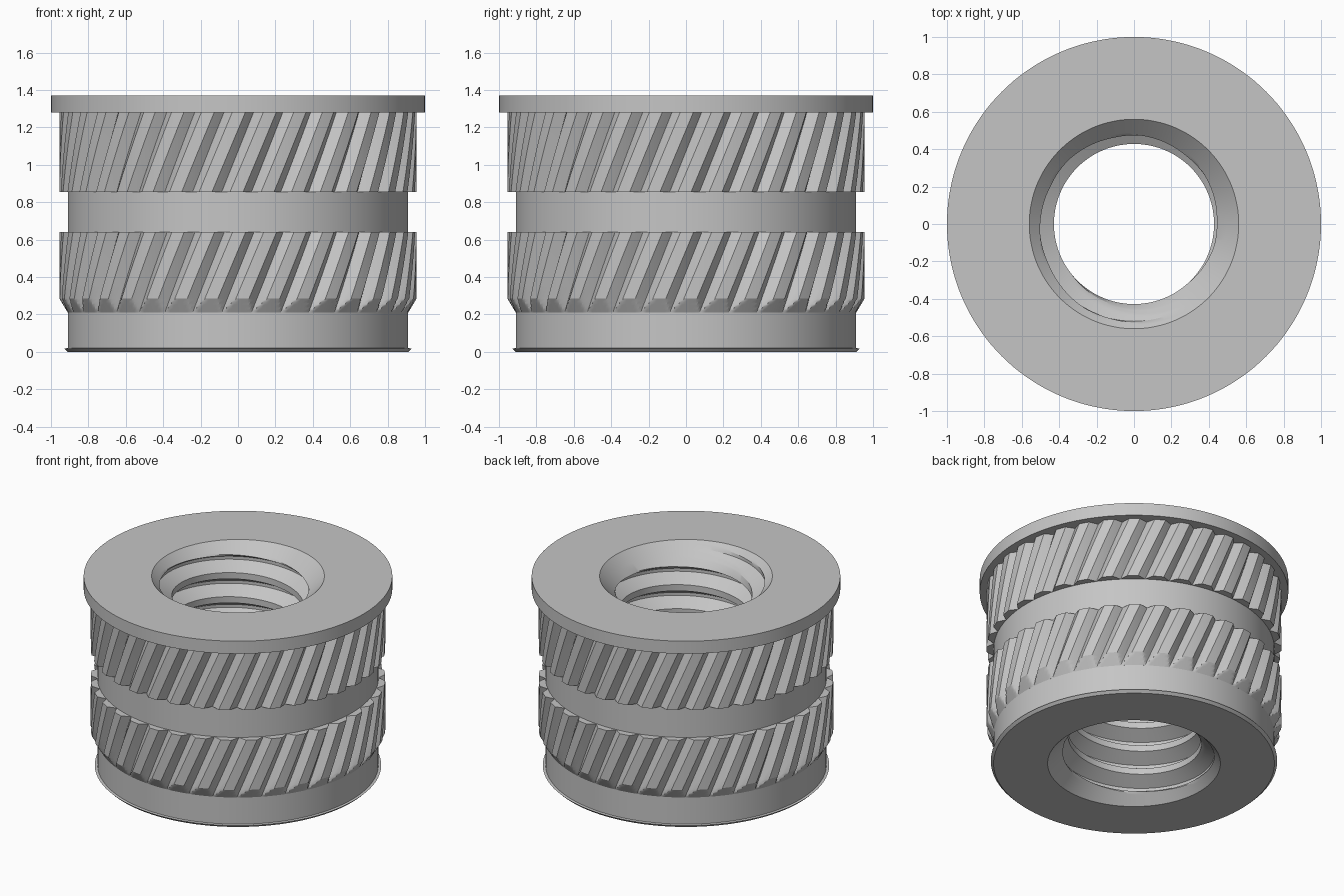
import bpy
import bmesh
from math import pi, tau, sin, cos, sqrt

HEIGHT = 1.37
BODY_R, KNURL_R, FLANGE_R = 0.91, 0.955, 1.0
MOUTH_R, MINOR_R, MAJOR_R = 0.56, 0.428, 0.52
PITCH = 0.172
SEGS = 144
TEETH = 36
TWIST = 0.44

if "Cube" in bpy.data.objects:
    bpy.data.objects.remove(bpy.data.objects["Cube"], do_unlink=True)

metal = bpy.data.materials.new("plain grey metal")
metal.use_nodes = True
GREY = (0.56, 0.56, 0.56, 1)
metal.diffuse_color = GREY
metal.node_tree.nodes["Principled BSDF"].inputs["Base Color"].default_value = GREY


def polar(r, a, z):
    return (r * cos(a), r * sin(a), z)


def add_grid(bm, rows, close_rows=False):
    """Bridge rows of points with quads."""
    verts = [[bm.verts.new(p) for p in row] for row in rows]
    if close_rows:
        verts.append(verts[0])
    for low, high in zip(verts, verts[1:]):
        for i in range(len(low) - 1):
            bm.faces.new((low[i], low[i + 1], high[i + 1], high[i]))


def finish(bm, name):
    bmesh.ops.remove_doubles(bm, verts=bm.verts, dist=0.00005)
    bmesh.ops.dissolve_degenerate(bm, edges=bm.edges, dist=0.00005)
    bmesh.ops.recalc_face_normals(bm, faces=bm.faces)
    mesh = bpy.data.meshes.new(name)
    bm.to_mesh(mesh)
    bm.free()
    mesh.materials.append(metal)
    obj = bpy.data.objects.new(name, mesh)
    bpy.context.collection.objects.link(obj)
    bpy.ops.object.select_all(action='DESELECT')
    obj.select_set(True)
    bpy.context.view_layer.objects.active = obj
    bpy.ops.object.shade_smooth_by_angle(angle=pi / 7)
    return obj


# Turned outside: bottom rim, barrel and flange
angles = [tau * i / SEGS for i in range(SEGS + 1)]
profile = [(MOUTH_R, 0), (BODY_R, 0), (0.928, 0.018), (BODY_R, 0.02),
           (BODY_R, 1.28), (FLANGE_R, 1.28), (FLANGE_R, HEIGHT), (MOUTH_R, HEIGHT)]
bm = bmesh.new()
add_grid(bm, [[polar(r, a, z) for a in angles] for r, z in profile])


# Threaded bore: helical rows, opened out by a countersink at each end
def groove_radius(offset):
    r = MAJOR_R - max(0, abs(offset) - PITCH / 16) * sqrt(3)
    return max(r, MINOR_R)


def bore_point(a, turn, offset):
    z = 1.24 + PITCH * ((a - pi / 2) / tau + turn) + offset
    r = groove_radius(offset)
    z = min(max(z, 0), HEIGHT)
    return polar(max(r, MOUTH_R - z, MOUTH_R - (HEIGHT - z)), a, z)


slope = (MAJOR_R - MINOR_R) / sqrt(3)
half = [PITCH / 16 + slope * k / 6 for k in range(7)]
offsets = [-h for h in reversed(half)] + half
rows = [[bore_point(a, turn, o) for a in angles]
        for turn in range(-9, 3) for o in offsets]
add_grid(bm, rows)
finish(bm, "threaded_body")


# Knurled bands: twisted teeth separated by V grooves
def tooth_radius(f):
    """Radius at fraction f of a tooth, measured from its groove."""
    edge = min(f, 1 - f)
    return BODY_R + (KNURL_R - BODY_R) * min(1, edge / 0.29)


def knurl_band(name, bottom, top, lead_in):
    steps = [0, 0.1, 0.2, 0.29, 0.43, 0.57, 0.71, 0.8, 0.9]
    spots = [(t + f, tooth_radius(f)) for t in range(TEETH) for f in steps]
    spots.append((TEETH, BODY_R))
    levels = [bottom + lead_in * k / 6 for k in range(6)] if lead_in else []
    start = bottom + lead_in
    levels += [start + (top - start) * k / 5 for k in range(6)]

    def ring(z, inner=None):
        points = []
        for f, r in spots:
            a = -pi / 2 + 0.079 + tau * f / TEETH + TWIST * (z - bottom)
            if lead_in:
                r = min(r, BODY_R + (KNURL_R - BODY_R) * (z - bottom) / lead_in)
            points.append(polar(inner or r, a, z))
        return points

    bm = bmesh.new()
    rows = [ring(z) for z in levels]
    rows += [ring(top, 0.88), ring(bottom, 0.88)]
    add_grid(bm, rows, close_rows=True)
    finish(bm, name)


knurl_band("lower_knurl", 0.21, 0.64, 0.075)
knurl_band("upper_knurl", 0.855, 1.28, 0)
